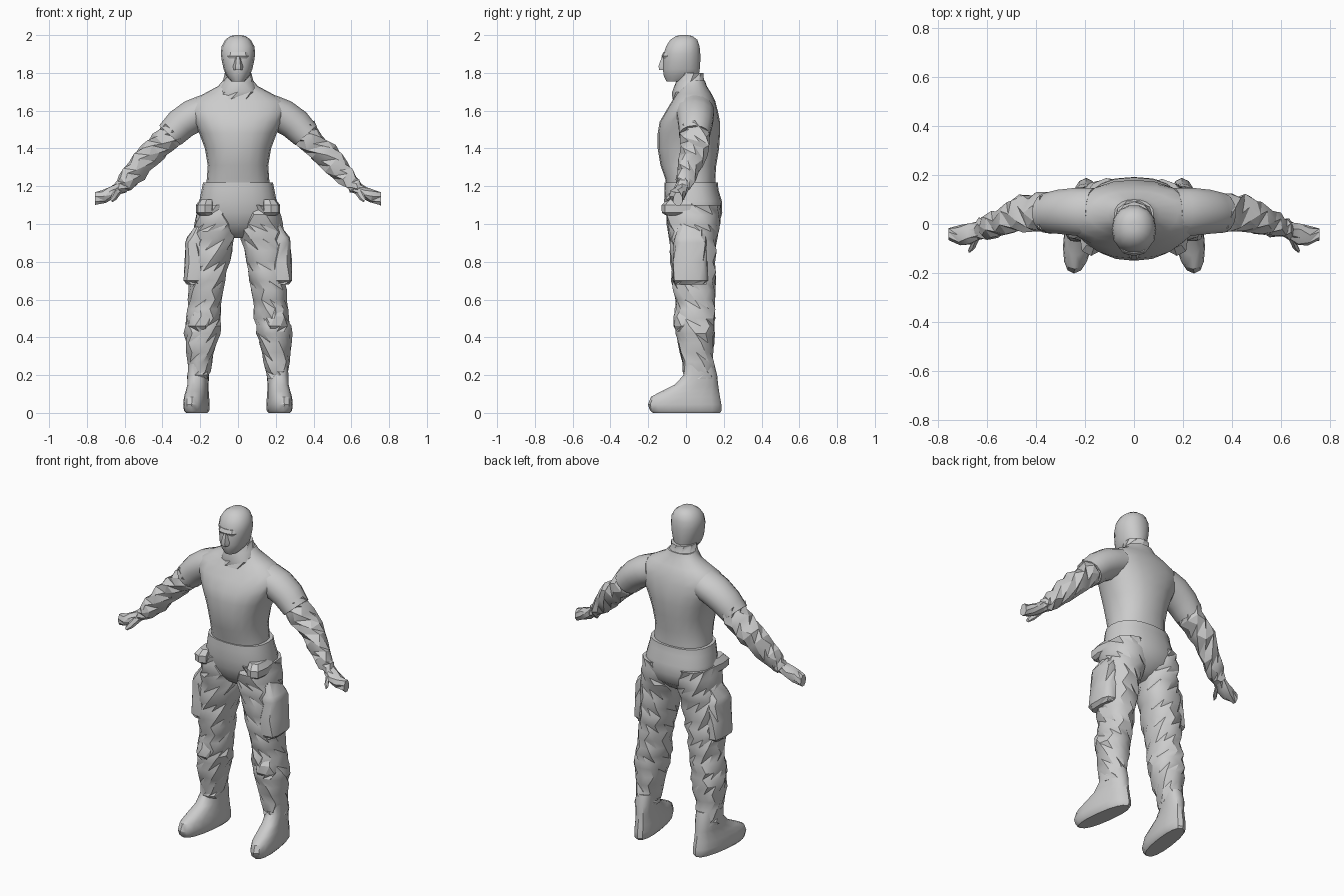
import bpy, bmesh, math, random
from mathutils import Vector

random.seed(4)


def finish(name, bm, angle=35):
    bmesh.ops.recalc_face_normals(bm, faces=bm.faces)
    me = bpy.data.meshes.new(name)
    bm.to_mesh(me)
    bm.free()
    ob = bpy.data.objects.new(name, me)
    bpy.context.collection.objects.link(ob)
    bpy.ops.object.select_all(action='DESELECT')
    ob.select_set(True)
    bpy.context.view_layer.objects.active = ob
    bpy.ops.object.shade_smooth_by_angle(angle=math.radians(angle))
    return ob


def loft(name, rings, n=12, side=1, fold=0.0, power=1.0, cuts=1, angle=35, splay=0.0):
    """Rings are (x, y, z, half width, half depth, tilt in degrees)."""
    full = []
    for r0, r1 in zip(rings, rings[1:]):
        full += [[a + (b - a) * i / cuts for a, b in zip(r0, r1)] for i in range(cuts)]
    full.append(list(rings[-1]))
    bm = bmesh.new()
    loops = []
    for k, (x, y, z, a, b, tilt) in enumerate(full):
        t = math.radians(tilt)
        loop = []
        for i in range(n):
            g = 2 * math.pi * (i + 0.5 * (k % 2) * (fold > 0)) / n
            c, s = math.cos(g), math.sin(g)
            c = math.copysign(abs(c) ** power, c)
            s = math.copysign(abs(s) ** power, s)
            j = random.uniform(-fold, fold)
            p = Vector((x + (a + j) * c * math.cos(t), y + (b + j) * s,
                        z + (a + j) * c * math.sin(t)))
            p.x += -splay * (p.y - 0.1)
            loop.append(bm.verts.new((p.x * side, p.y, p.z)))
        loops.append(loop)
    for l0, l1 in zip(loops, loops[1:]):
        for i in range(n):
            q = (l0[i], l0[(i + 1) % n], l1[(i + 1) % n], l1[i])
            if fold:
                bm.faces.new((q[0], q[1], q[2]))
                bm.faces.new((q[0], q[2], q[3]))
            else:
                bm.faces.new(q)
    bm.faces.new(loops[0])
    bm.faces.new(loops[-1])
    return finish(name, bm, angle)


def upright(rows):
    """(z, centre x, half width, front y, back y) to level rings."""
    return [(x, (f + b) / 2, z, w, (b - f) / 2, 0) for z, x, w, f, b in rows]


# Torso, shoulders included
loft("torso", upright([
    (1.18, 0, .17, -.10, .155), (1.24, 0, .165, -.11, .155), (1.31, 0, .16, -.135, .16),
    (1.40, 0, .175, -.15, .175), (1.48, 0, .205, -.15, .18), (1.54, 0, .235, -.14, .18),
    (1.60, 0, .27, -.105, .168), (1.65, 0, .25, -.075, .155), (1.69, 0, .18, -.05, .135),
    (1.73, 0, .105, -.03, .11), (1.76, 0, .08, -.02, .10)]), n=20, power=.88)

# Neck with its turned-up collar
loft("collar", upright([(1.66, 0, .13, -.075, .13), (1.70, 0, .115, -.07, .125),
                        (1.75, 0, .085, -.055, .10), (1.80, 0, .07, -.05, .09)]),
     n=10, fold=.004)

# Head
loft("head", upright([
    (1.755, 0, .035, -.105, -.01), (1.785, 0, .062, -.12, .07), (1.82, 0, .076, -.125, .075),
    (1.86, 0, .085, -.122, .078), (1.90, 0, .091, -.12, .078), (1.94, 0, .087, -.108, .074),
    (1.975, 0, .068, -.085, .062), (1.995, 0, .04, -.055, .035), (2.0, 0, .015, -.03, .01)]),
    n=14, power=.92)
loft("nose", upright([(1.815, 0, .024, -.145, -.09), (1.835, 0, .026, -.15, -.09),
                      (1.90, 0, .012, -.125, -.09)]), n=6)
loft("brow", upright([(1.875, 0, .055, -.122, -.07), (1.89, 0, .06, -.13, -.07),
                      (1.91, 0, .055, -.12, -.07)]), n=8)

# Trouser seat, waistband edge standing proud of the torso
loft("trouser_seat", upright([
    (1.22, 0, .185, -.113, .168), (1.18, 0, .193, -.115, .172), (1.12, 0, .205, -.115, .19),
    (1.06, 0, .21, -.105, .192), (1.0, 0, .185, -.085, .175), (.95, 0, .10, -.04, .12),
    (.925, 0, .05, 0, .08)]), n=20, power=.85)

for side, tag in ((1, "left"), (-1, "right")):
    # Arm with creased sleeve
    loft(tag + "_shoulder", [(.16, .045, 1.60, .09, .105, 65), (.23, .05, 1.575, .09, .10, 55),
                             (.30, .05, 1.53, .086, .092, 45), (.36, .045, 1.47, .077, .082, 42)],
         n=14, side=side, cuts=2)
    loft(tag + "_sleeve", [(.34, .045, 1.49, .077, .085, 42), (.40, .045, 1.425, .069, .083, 45),
                           (.47, .04, 1.365, .067, .075, 48), (.54, .012, 1.285, .06, .062, 48),
                           (.60, -.01, 1.22, .045, .048, 50), (.635, -.02, 1.185, .034, .038, 55)],
         n=8, side=side, fold=.009, cuts=2, angle=22)
    # Hand and thumb
    loft(tag + "_hand", [(.62, -.018, 1.195, .032, .036, 55), (.665, -.04, 1.168, .032, .046, 60),
                         (.71, -.045, 1.147, .036, .042, 75), (.757, -.043, 1.132, .036, .026, 88)],
         n=8, side=side, fold=.003, angle=22)
    loft(tag + "_thumb", [(.635, -.035, 1.18, .025, .022, 55), (.655, -.085, 1.145, .02, .018, 60),
                          (.672, -.108, 1.125, .011, .01, 60)], n=6, side=side, angle=22)

    # Trouser leg with folds
    loft(tag + "_trouser_leg", upright([
        (1.10, .115, .10, -.105, .185), (1.0, .118, .115, -.10, .18), (.92, .133, .118, -.09, .165),
        (.80, .15, .103, -.08, .16), (.70, .162, .098, -.075, .155), (.60, .17, .09, -.06, .153),
        (.50, .182, .093, -.058, .155), (.42, .192, .094, -.05, .15), (.32, .20, .076, -.035, .145),
        (.22, .207, .06, -.015, .15), (.18, .21, .055, -.01, .15)]),
        n=12, side=side, fold=.007, power=.92, cuts=2, angle=28)

    # Boot
    loft(tag + "_boot", upright([
        (.0, .206, .05, -.175, .18), (.012, .206, .06, -.19, .188), (.045, .206, .063, -.202, .187),
        (.085, .206, .06, -.185, .18), (.115, .206, .056, -.13, .175), (.15, .206, .053, -.06, .17),
        (.20, .207, .055, -.012, .165), (.26, .204, .055, -.015, .15)]),
        n=16, side=side, power=.85, splay=.13)

    # Cargo pocket on the outer thigh
    loft(tag + "_cargo_pocket", upright([
        (.68, .225, .045, -.06, .11), (.70, .232, .057, -.072, .118), (.80, .23, .056, -.07, .115),
        (.90, .222, .058, -.065, .11), (.93, .215, .056, -.06, .105), (1.0, .18, .04, -.045, .09)]),
        n=10, side=side, fold=.003, power=.6, angle=28)

    # Flaps of the hip pocket and the knee pad fold
    loft(tag + "_hip_pocket", upright([
        (1.045, .165, .04, -.105, .02), (1.06, .175, .047, -.128, .04), (1.10, .175, .048, -.13, .05),
        (1.13, .165, .035, -.10, .04)]), n=8, side=side, power=.7, angle=25)
    loft(tag + "_knee_fold", upright([
        (.43, .205, .05, -.055, .04), (.46, .20, .068, -.068, .07), (.51, .195, .066, -.066, .07),
        (.56, .18, .05, -.05, .04)]), n=8, side=side, fold=.004, angle=25)
